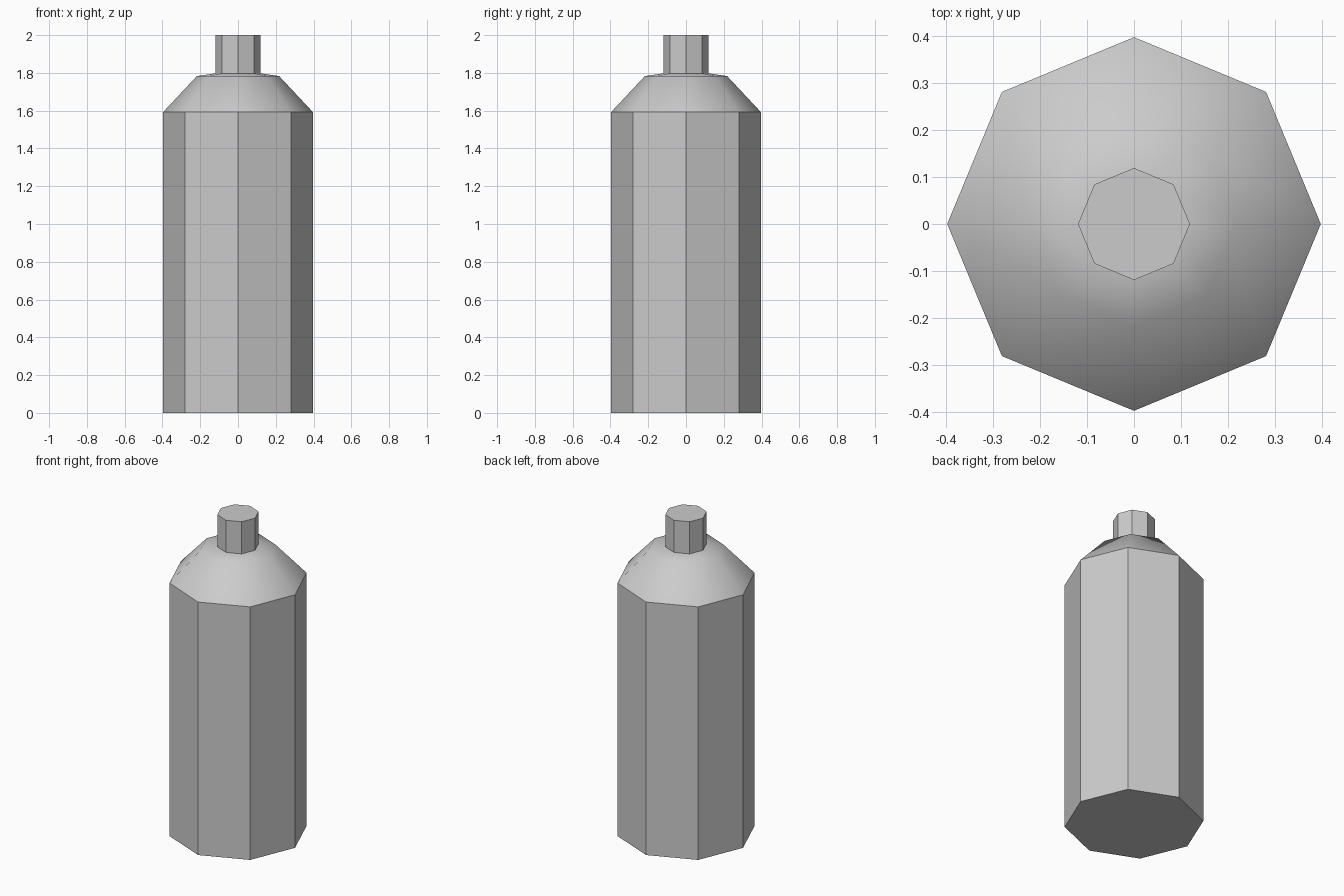
import bpy, bmesh
from math import cos, sin, pi

if "Cube" in bpy.data.objects:
    bpy.data.objects.remove(bpy.data.objects["Cube"])

SIDES = 8


def lathe(name, profile, smooth=False):
    """Revolve (radius, z) points into a closed eight-sided solid."""
    bm = bmesh.new()
    rings = [[bm.verts.new((r * cos(2 * pi * i / SIDES), r * sin(2 * pi * i / SIDES), z))
              for i in range(SIDES)] for r, z in profile]
    for low, high in zip(rings, rings[1:]):
        for i in range(SIDES):
            j = (i + 1) % SIDES
            bm.faces.new((low[i], low[j], high[j], high[i])).smooth = smooth
    bm.faces.new(rings[0][::-1])
    bm.faces.new(rings[-1])
    mesh = bpy.data.meshes.new(name)
    bm.to_mesh(mesh)
    bm.free()
    obj = bpy.data.objects.new(name, mesh)
    bpy.context.collection.objects.link(obj)
    return obj


# Straight faceted body
lathe("bottle_body", [(0.397, 0), (0.397, 1.592)])

# Smooth sloping shoulder, its flat ends hidden by the body and neck
lathe("bottle_shoulder", [(0.397, 1.592), (0.218, 1.783), (0.11, 1.799)], smooth=True)

# Faceted neck
lathe("bottle_neck", [(0.119, 1.785), (0.119, 2.0)])
